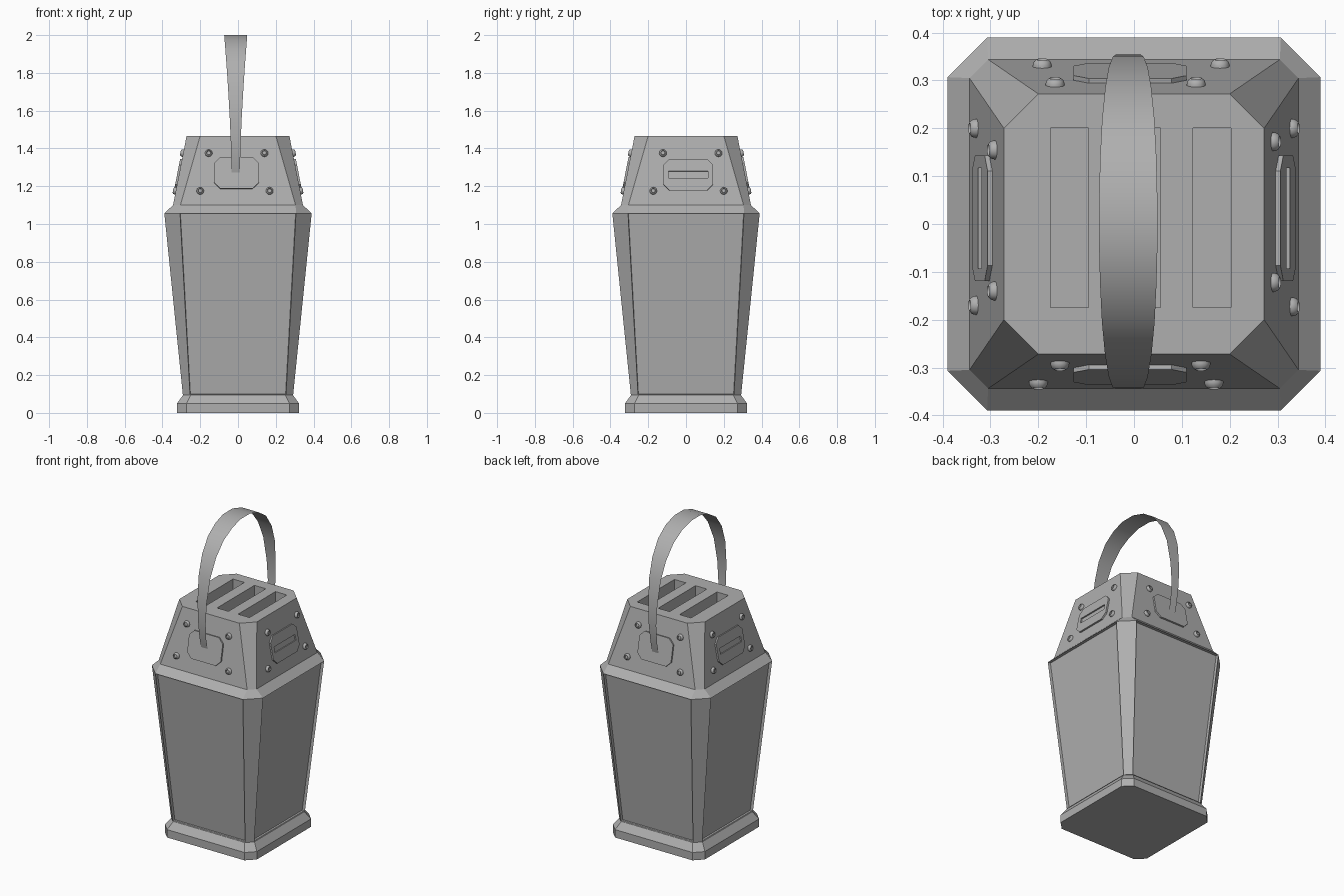
import bpy, bmesh, math
from mathutils import Matrix, Vector

if "Cube" in bpy.data.objects:
    bpy.data.objects.remove(bpy.data.objects["Cube"])

# Dark grey metal
metal = bpy.data.materials.new("dark_grey_metal")
metal.diffuse_color = (.43, .43, .43, 1)
metal.use_nodes = True
metal.node_tree.nodes["Principled BSDF"].inputs["Base Color"].default_value = metal.diffuse_color


def finish(name, bm, smooth=False):
    bmesh.ops.recalc_face_normals(bm, faces=bm.faces)
    mesh = bpy.data.meshes.new(name)
    bm.to_mesh(mesh)
    bm.free()
    mesh.materials.append(metal)
    ob = bpy.data.objects.new(name, mesh)
    bpy.context.collection.objects.link(ob)
    if smooth:
        bpy.context.view_layer.objects.active = ob
        ob.select_set(True)
        bpy.ops.object.shade_smooth_by_angle(angle=math.radians(35))
        ob.select_set(False)
    return ob


def octagon(w, h, cw, ch):
    return [(cw, -h), (w, -ch), (w, ch), (cw, h), (-cw, h), (-w, ch), (-w, -ch), (-cw, -h)]


def loft(bm, rings):
    """Join rings of 3D points into a closed solid; return the side faces."""
    vs = [[bm.verts.new(p) for p in r] for r in rings]
    sides = []
    n = len(vs[0])
    for a, b in zip(vs, vs[1:]):
        for i in range(n):
            j = (i + 1) % n
            sides.append(bm.faces.new((a[i], a[j], b[j], b[i])))
    bm.faces.new(vs[0][::-1])
    bm.faces.new(vs[-1])
    return sides


def tower(levels):
    return [[(x, y, z) for x, y in octagon(h, h, c, c)] for z, h, c in levels]


def box_cutter(name, target, size, matrix):
    bm = bmesh.new()
    bmesh.ops.create_cube(bm, size=1, matrix=matrix @ Matrix.Diagonal((*size, 1)))
    cutter = finish(name, bm)
    cutter.hide_render = True
    cutter.display_type = 'WIRE'
    mod = target.modifiers.new("cut", 'BOOLEAN')
    mod.operation = 'DIFFERENCE'
    mod.solver = 'EXACT'
    mod.object = cutter


# Base plinth
bm = bmesh.new()
loft(bm, tower([(0, .323, .272), (.05, .323, .272), (.1, .287, .248)]))
finish("base", bm)

# Tapered body with recessed panels between the corner posts
LIP = 1.056
bm = bmesh.new()
sides = loft(bm, tower([(.096, .292, .254), (LIP, .39, .307)]))
bm.normal_update()
bmesh.ops.recalc_face_normals(bm, faces=bm.faces)
panels = [f for f in sides if f.calc_area() > .3]
bmesh.ops.inset_individual(bm, faces=panels, thickness=.003, depth=-.018)
finish("body", bm)

# Roof cap with vent slots
Z1, H1, Z2, H2 = 1.10, .344, 1.467, .272
bm = bmesh.new()
loft(bm, tower([(LIP, .39, .307), (Z1, H1, .305), (Z2, H2, .2)]))
cap = finish("roof_cap", bm)
for i, x in enumerate((-.135, .015, .163)):
    box_cutter(f"vent_cutter_{i}", cap, (.08, .375, .24), Matrix.Translation((x, .013, Z2)))

# Local frame on each sloped cap face: u across, v up the slope, n outward
slope = Vector((0, H1 - H2, Z2 - Z1)).normalized()
normal = Vector((0, -slope.z, slope.y))


def face_frame(k, u, z):
    v = (z - Z1) / slope.z
    m = Matrix((Vector((1, 0, 0)), slope, normal)).transposed().to_4x4()
    m.translation = Vector((u, -H1, Z1)) + slope * v
    return Matrix.Rotation(k * math.pi / 2, 4, 'Z') @ m


# Side: quarter turn, plate centre u and z, half width, upper and lower bolt positions
details = {
    "front": (0, -.008, 1.27, .118, (-.155, .14), (-.2, .167)),
    "right": (1, .012, 1.26, .131, (-.122, .172), (-.173, .2)),
    "back": (2, .008, 1.27, .118, (-.13, .165), (-.18, .192)),
    "left": (3, -.012, 1.26, .131, (-.155, .14), (-.2, .17)),
}
# Bolt profile (radius, height): rounded head with a small socket
bolt = [(.02, -.003), (.0195, .005), (.017, .011), (.012, .015), (.010, .009)]
for side, (k, u, z, w, upper, lower) in details.items():
    # Octagonal plate
    m = face_frame(k, u, z)
    bm = bmesh.new()
    outline = octagon(w, .085, w - .032, .053)
    loft(bm, [[m @ Vector((x, y, d)) for x, y in outline] for d in (-.004, .010)])
    plate = finish(side + "_plate", bm)
    if side in ("right", "left"):
        box_cutter(side + "_slot_cutter", plate, (.21, .036, .02), m @ Matrix.Translation((0, 0, .012)))
    # Bolts
    bm = bmesh.new()
    turn = [i * math.pi / 6 for i in range(12)]
    for z_b, us in ((1.375, upper), (1.175, lower)):
        for u_b in us:
            m = face_frame(k, u_b, z_b)
            loft(bm, [[m @ Vector((r * math.cos(a), r * math.sin(a), d)) for a in turn]
                      for r, d in bolt])
    finish(side + "_bolts", bm, smooth=True)

# Carrying strap: thin band, widest at the top
path = [(-.32, 1.27), (-.336, 1.34), (-.345, 1.44), (-.343, 1.57), (-.32, 1.72), (-.272, 1.84),
        (-.205, 1.925), (-.125, 1.975), (-.045, 2.0), (.05, 2.0), (.14, 1.973), (.22, 1.92),
        (.286, 1.83), (.328, 1.72), (.35, 1.57), (.354, 1.44), (.34, 1.32), (.324, 1.25)]
bm = bmesh.new()
rows = []
for y, z in path:
    t = max(0, (z - 1.3) / .7)
    hw = .023 + .038 * t ** 1.5
    rows.append([bm.verts.new((-.012 + s * hw, y, z)) for s in (-1, 1)])
for a, b in zip(rows, rows[1:]):
    bm.faces.new((a[0], a[1], b[1], b[0]))
finish("strap", bm, smooth=True)
